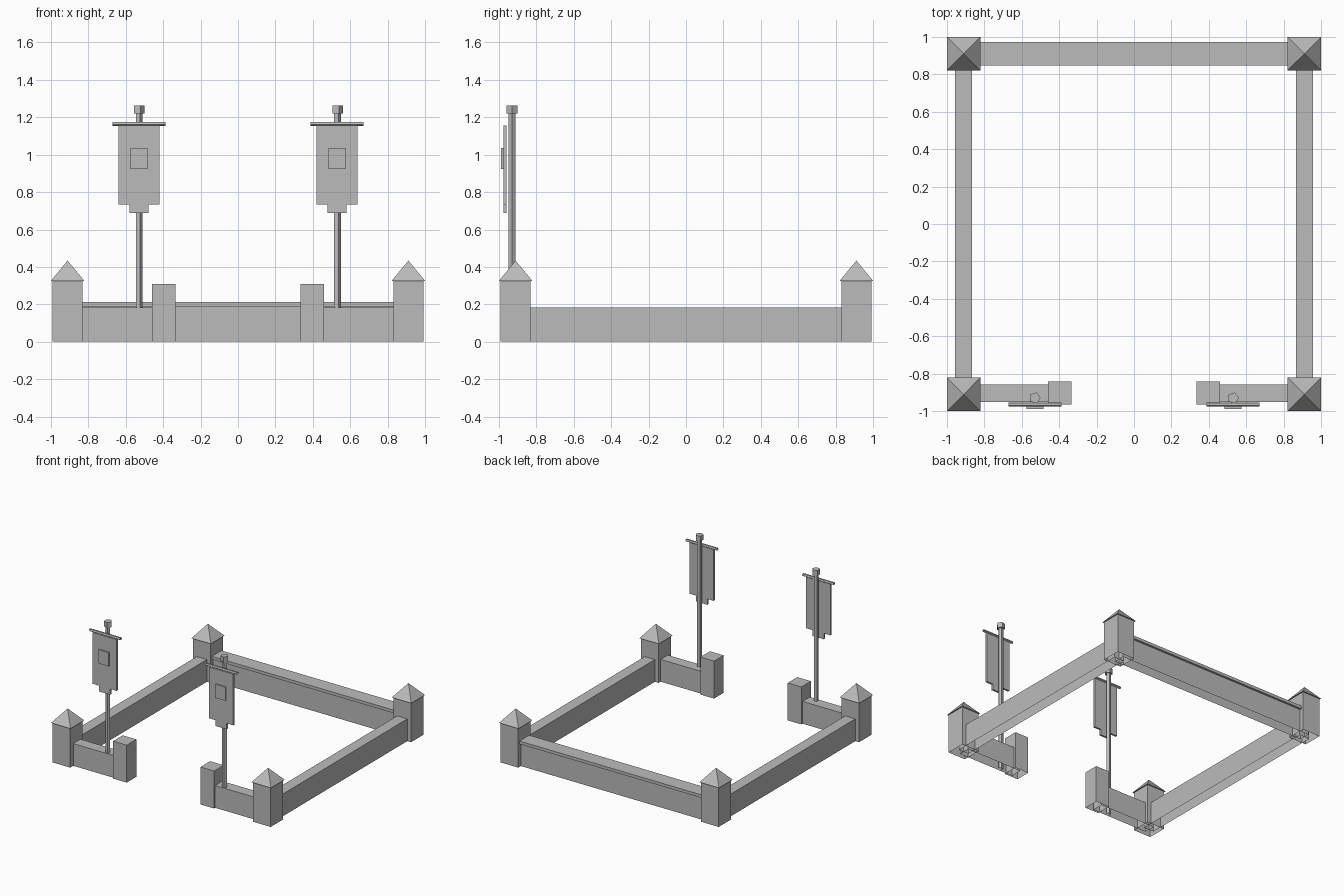
import bpy, bmesh, math
from mathutils import Matrix, Vector

if "Cube" in bpy.data.objects:
    bpy.data.objects.remove(bpy.data.objects["Cube"])

stone = bpy.data.materials.new("grey stone")
stone.diffuse_color = (0.5, 0.5, 0.5, 1)
stone.use_nodes = True
stone.node_tree.nodes["Principled BSDF"].inputs["Base Color"].default_value = stone.diffuse_color


def finish(name, bm):
    mesh = bpy.data.meshes.new(name)
    bm.to_mesh(mesh)
    bm.free()
    mesh.materials.append(stone)
    obj = bpy.data.objects.new(name, mesh)
    bpy.context.collection.objects.link(obj)
    return obj


def box(name, x, y, z, open_bottom=False):
    """Box from (min, max) ranges, optionally without its underside."""
    bm = bmesh.new()
    bmesh.ops.create_cube(bm, size=1)
    for v in bm.verts:
        v.co = [(a + b) / 2 + c * (b - a) for (a, b), c in zip((x, y, z), v.co)]
    bm.normal_update()
    if open_bottom:
        under = [f for f in bm.faces if f.normal.z < -0.9]
        bmesh.ops.delete(bm, geom=under, context='FACES')
    return finish(name, bm)


def rod(name, centre, radius, length, sides=5, axis='Z', caps=True, top=None, turn=0.0):
    """Prism, or a cone when top is given, centred on a point."""
    bm = bmesh.new()
    bmesh.ops.create_cone(bm, cap_ends=caps, segments=sides, radius1=radius,
                          radius2=radius if top is None else top, depth=length)
    # first corner points along +x
    corner = max(bm.verts, key=lambda v: v.co.xy.length).co
    ang = math.atan2(corner.y, corner.x)
    mat = Matrix.Rotation(turn - ang, 4, 'Z')
    if axis == 'X':
        mat = Matrix.Rotation(math.pi / 2, 4, 'Y') @ mat
    bm.transform(Matrix.Translation(Vector(centre)) @ mat)
    bmesh.ops.remove_doubles(bm, verts=bm.verts[:], dist=1e-5)
    return finish(name, bm)


def span(c, half):
    return (c - half, c + half)


C = 0.911    # corner post centre
H = 0.183    # wall height

# corner posts with pyramid roofs
for sx in (-1, 1):
    for sy in (-1, 1):
        box("corner_post", span(sx * C, 0.08), span(sy * C, 0.08), (0, 0.328), True)
        rod("post_roof", (sx * C, sy * C, 0.38), 0.089 * math.sqrt(2), 0.108,
            sides=4, top=0, turn=math.pi / 4)

# back wall with overhanging coping
box("back_wall", (-C, C), span(C, 0.046), (0, 0.187), True)
box("back_wall_coping", (-C, C), span(C, 0.063), (0.187, 0.212))

for s in (-1, 1):
    # side wall, front wall stub and gate post
    box("side_wall", span(s * C, 0.046), (-C, C), (0, H), True)
    box("front_wall", sorted((s * C, s * 0.40)), span(-0.905, 0.047), (0, H), True)
    box("gate_post", span(s * 0.397, 0.062), span(-0.904, 0.062), (0, 0.308), True)

    # banner pole and its finial
    px, py = s * 0.53, -0.93
    rod("banner_pole", (px, py, 0.61), 0.0195, 1.22, caps=False)
    rod("pole_finial", (px, py, 1.241), 0.031, 0.043)

    # crossbar, stepped cloth and raised emblem
    rod("banner_crossbar", (px, -0.964, 1.166), 0.0115, 0.284, axis='X', caps=False)
    box("banner_cloth", span(px, 0.11), (-0.976, -0.960), (0.735, 1.156))
    box("banner_tail", span(px, 0.051), (-0.976, -0.960), (0.687, 0.735))
    box("banner_emblem", span(px, 0.046), (-0.988, -0.976), (0.924, 1.036))
